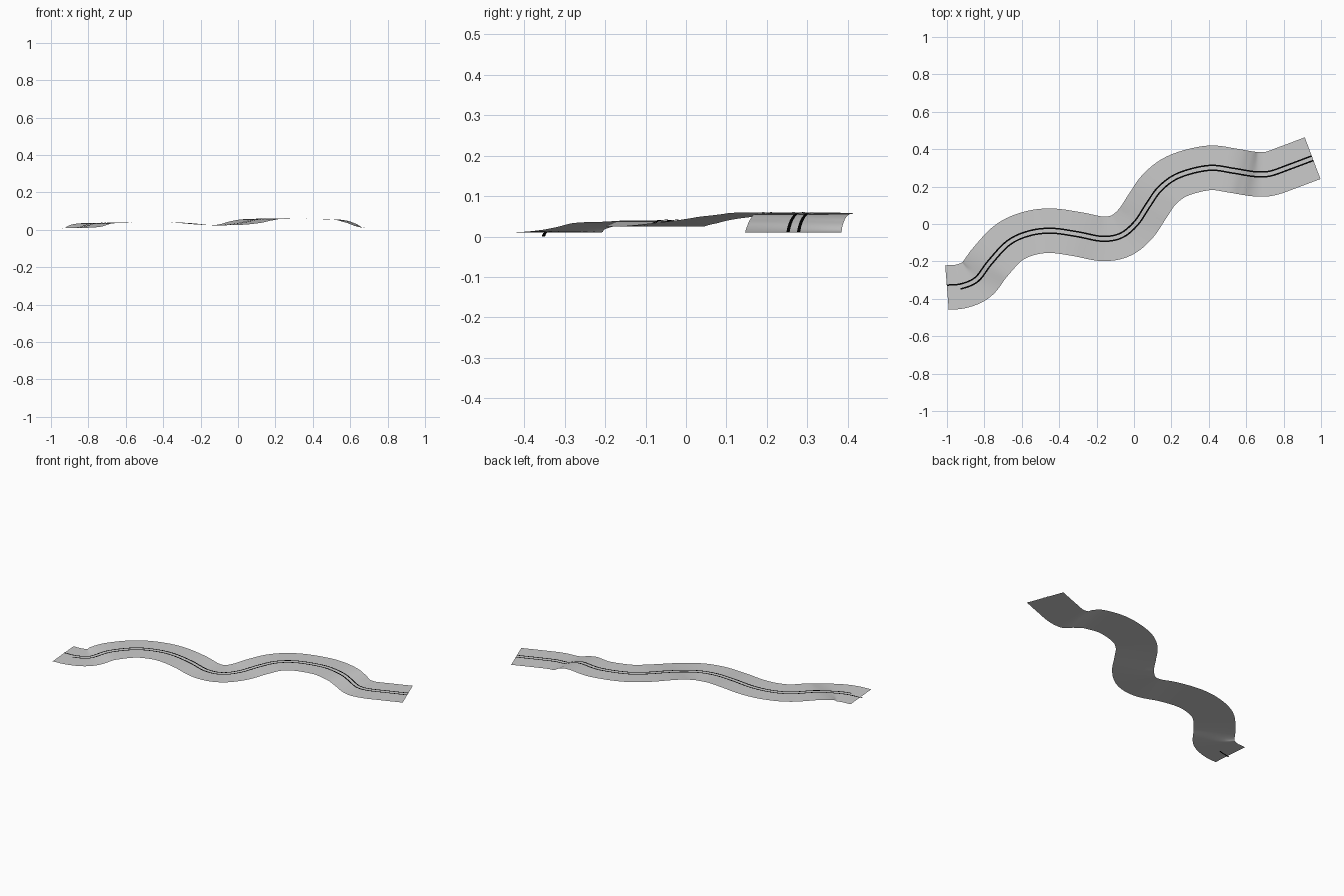
import bpy
from mathutils import Vector

cube = bpy.data.objects.get("Cube")
if cube:
    bpy.data.objects.remove(cube, do_unlink=True)


def make_material(name, grey):
    mat = bpy.data.materials.new(name)
    mat.use_nodes = True
    colour = (grey, grey, grey, 1)
    mat.diffuse_color = colour
    mat.node_tree.nodes["Principled BSDF"].inputs["Base Color"].default_value = colour
    return mat


def catmull_rom(points, steps):
    """Smooth path through the points, with the ends extended straight."""
    pts = [2 * points[0] - points[1], *points, 2 * points[-1] - points[-2]]
    path = []
    for a, b, c, d in zip(pts, pts[1:], pts[2:], pts[3:]):
        for i in range(steps):
            t = i / steps
            path.append(0.5 * (2 * b + (c - a) * t + (2 * a - 5 * b + 4 * c - d) * t ** 2
                               + (3 * b - a - 3 * c + d) * t ** 3))
    path.append(points[-1])
    return path


def side_vectors(path):
    """Level unit vectors pointing to the left of the path."""
    sides = []
    last = len(path) - 1
    for i in range(len(path)):
        along = path[min(i + 1, last)] - path[max(i - 1, 0)]
        sides.append(Vector((-along.y, along.x, 0)).normalized())
    return sides


def ribbon(name, path, sides, offsets, lift, mat):
    """Sweep a flat cross-section along the path; lift gives the height at each station."""
    n = len(offsets)
    verts = [p + s * o + Vector((0, 0, lift(i)))
             for i, (p, s) in enumerate(zip(path, sides)) for o in offsets]
    faces = [(r * n + k + 1, r * n + k, (r + 1) * n + k, (r + 1) * n + k + 1)
             for r in range(len(path) - 1) for k in range(n - 1)]
    mesh = bpy.data.meshes.new(name)
    mesh.from_pydata(verts, [], faces)
    mesh.materials.append(mat)
    mesh.shade_smooth()
    obj = bpy.data.objects.new(name, mesh)
    bpy.context.collection.objects.link(obj)
    return obj


road_grey = make_material("road grey", 0.6)
line_black = make_material("line black", 0.0)

# Centre line of the road
centre = [Vector(p) for p in (
    (-1, -.34, .01), (-.92, -.332, .01), (-.84, -.295, .013), (-.77, -.205, .033),
    (-.67, -.1, .037), (-.56, -.05, .039), (-.44, -.036, .04), (-.3, -.055, .037),
    (-.17, -.079, .026), (-.07, -.062, .025), (.01, .003, .034), (.075, .1, .049),
    (.14, .19, .058), (.24, .26, .059), (.4, .3, .057), (.53, .285, .054),
    (.6, .273, .037), (.66, .266, .013), (.73, .27, .01), (.83, .305, .01),
    (.955, .352, .01))]
path = catmull_rom(centre, 8)
sides = side_vectors(path)

# Road surface
half_width = 0.119
ribbon("road_surface", path, sides, [half_width * k / 4 for k in range(-4, 5)],
       lambda i: 0, road_grey)

# Twin centre lines; the right one sinks under the road at its start
line_lift, gap, line_half = 0.0015, 0.013, 0.004
sink_rows = 8


def right_lift(i):
    return line_lift - (0.01 + line_lift) * max(0, 1 - i / sink_rows)


for name, side, lift in (("left_line", 1, lambda i: line_lift),
                         ("right_line", -1, right_lift)):
    ribbon(name, path, sides, [side * gap - line_half, side * gap + line_half],
           lift, line_black)
